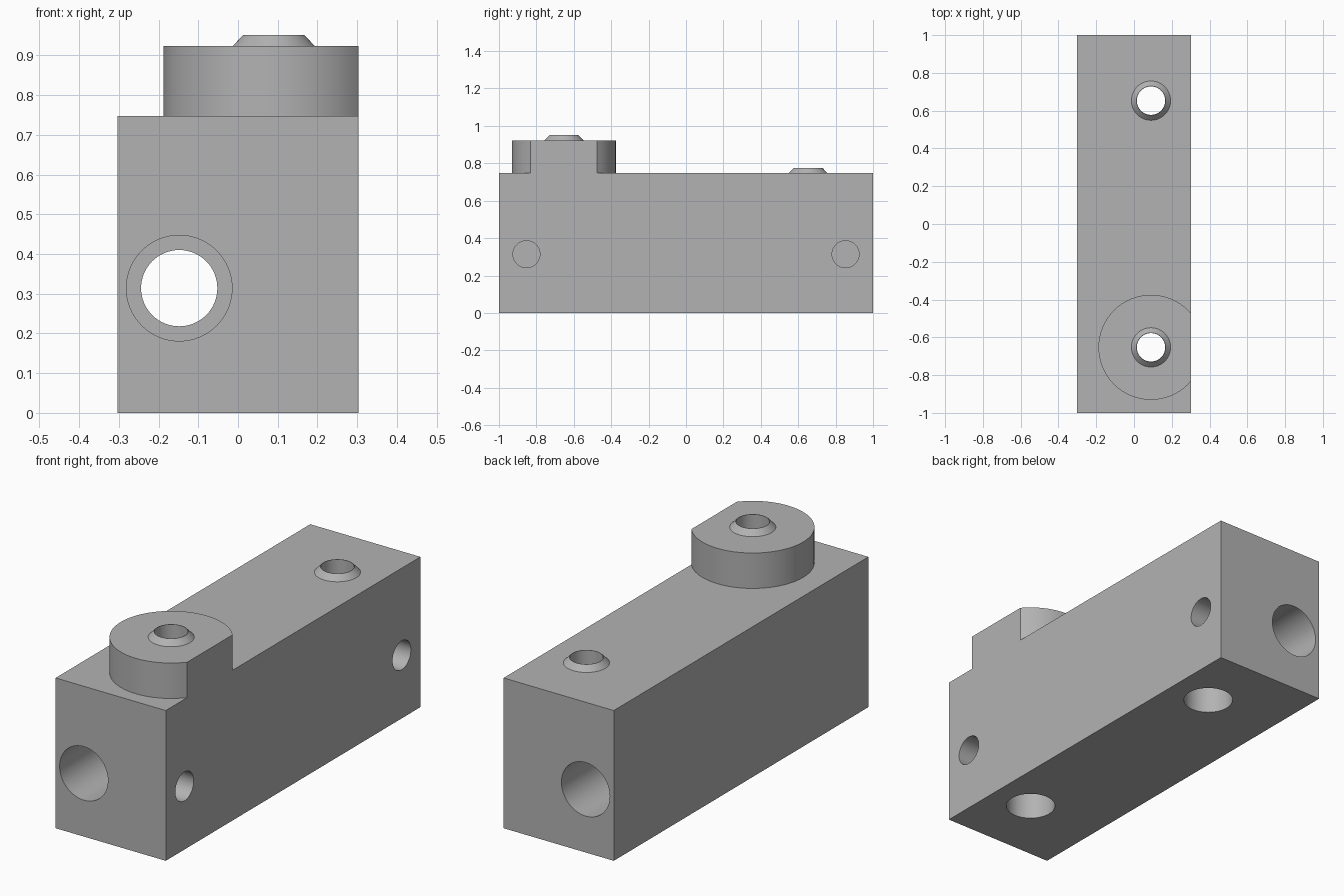
import bpy
from math import pi

cube = bpy.data.objects.get("Cube")
if cube:
    bpy.data.objects.remove(cube, do_unlink=True)

HALF_W, TOP, DISC_TOP = 0.303, 0.747, 0.923   # block half width and heights
PORT_X, PORT_Y = 0.09, 0.653                  # vertical ports
BORE_X, BORE_Z = -0.148, 0.314                # lengthwise bore

grey = bpy.data.materials.new("machined_grey")
grey.use_nodes = True
colour = (0.45, 0.45, 0.45, 1)
grey.diffuse_color = colour
grey.node_tree.nodes["Principled BSDF"].inputs["Base Color"].default_value = colour


def box(name, low, high):
    centre = [(a + b) / 2 for a, b in zip(low, high)]
    bpy.ops.mesh.primitive_cube_add(size=1, location=centre)
    ob = bpy.context.object
    ob.name = name
    ob.scale = [b - a for a, b in zip(low, high)]
    bpy.ops.object.transform_apply(location=True, scale=True, rotation=True)
    return ob


def rod(name, centre, axis, start, end, r1, r2=None):
    """Round bar along an axis from start to end, tapering from r1 to r2."""
    location = list(centre)
    location["xyz".index(axis)] = (start + end) / 2
    turn = {"x": (0, pi / 2, 0), "y": (-pi / 2, 0, 0), "z": (0, 0, 0)}[axis]
    bpy.ops.mesh.primitive_cone_add(vertices=64, radius1=r1, radius2=r2 or r1,
                                    depth=end - start, location=location, rotation=turn)
    ob = bpy.context.object
    ob.name = name
    bpy.ops.object.transform_apply(location=True, scale=True, rotation=True)
    return ob


def combine(target, tool, operation):
    mod = target.modifiers.new(tool.name, "BOOLEAN")
    mod.operation, mod.solver, mod.object = operation, "EXACT", tool
    bpy.context.view_layer.objects.active = target
    bpy.ops.object.modifier_apply(modifier=mod.name)
    bpy.data.objects.remove(tool, do_unlink=True)


# Block and raised disc, trimmed flush along one side
body = box("valve_block", (-HALF_W, -1, 0), (0.5, 1, TOP))
disc = rod("raised_disc", (PORT_X, -PORT_Y, 0), "z", TOP - 0.1, DISC_TOP, 0.278)
combine(body, disc, "UNION")
combine(body, box("side_trim", (HALF_W, -2, -1), (1, 2, 2)), "DIFFERENCE")

# Vertical ports: tapered nozzle, through hole and wide lower bore
for y, base in ((-PORT_Y, DISC_TOP), (PORT_Y, TOP)):
    spot = (PORT_X, y, 0)
    combine(body, rod("nozzle", spot, "z", base - 0.028, base + 0.028, 0.131, 0.077), "UNION")
    combine(body, rod("port_hole", spot, "z", -0.1, 1.2, 0.075), "DIFFERENCE")
    combine(body, rod("lower_bore", spot, "z", -0.1, 0.4, 0.115), "DIFFERENCE")

# Lengthwise bore, wider at both ends
spot = (BORE_X, 0, BORE_Z)
for start, end, radius in ((-1.1, 1.1, 0.096), (-1.1, -0.6, 0.133), (0.6, 1.1, 0.133)):
    combine(body, rod("long_bore", spot, "y", start, end, radius), "DIFFERENCE")

# Blind holes in the side
for y in (-0.853, 0.853):
    combine(body, rod("side_hole", (0, y, BORE_Z), "x", 0.05, 0.5, 0.072), "DIFFERENCE")

body.data.materials.clear()
body.data.materials.append(grey)
bpy.ops.object.select_all(action="DESELECT")
body.select_set(True)
bpy.context.view_layer.objects.active = body
bpy.ops.object.shade_smooth_by_angle(angle=pi / 6)
